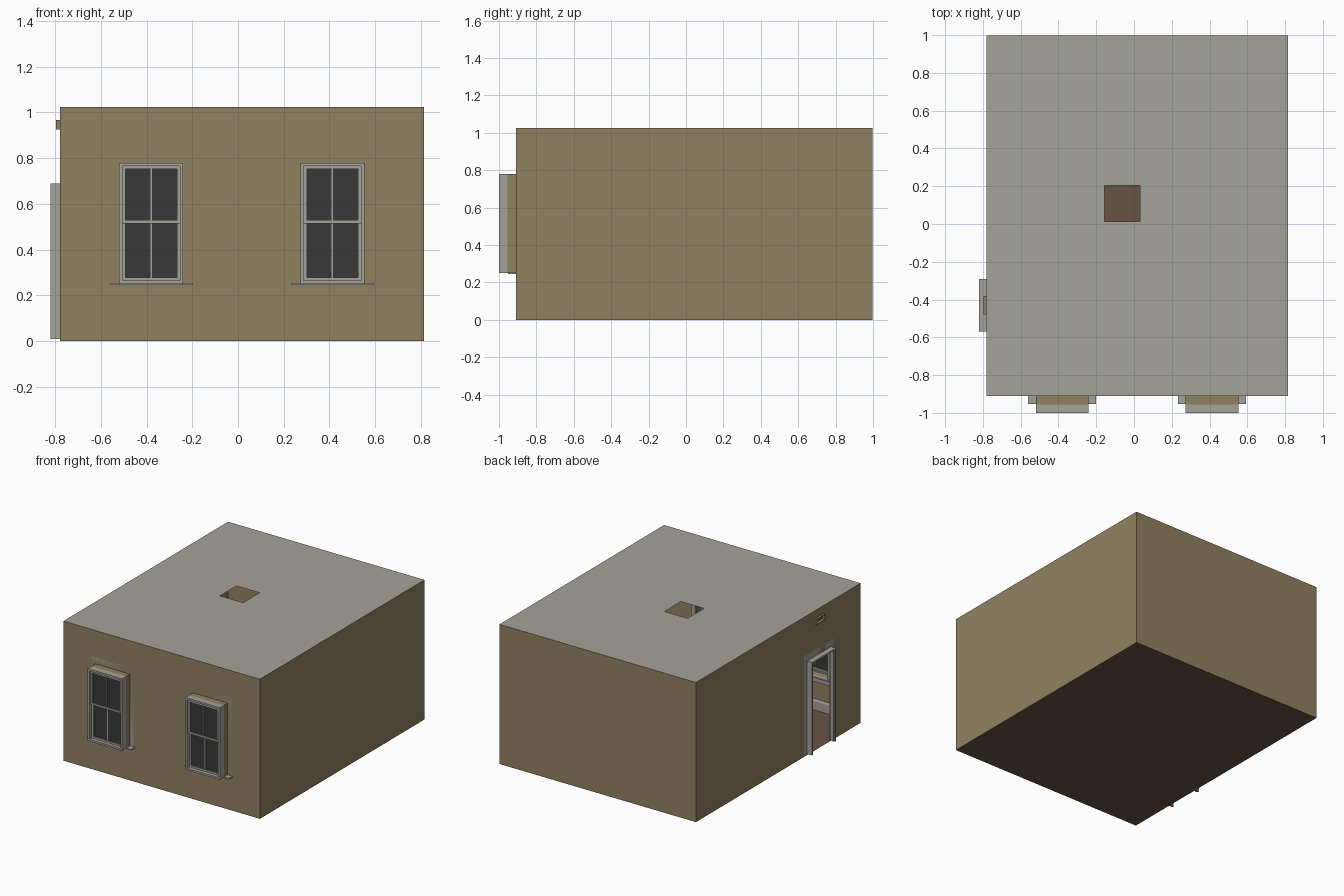
import bpy, bmesh
from mathutils import Vector

if "Cube" in bpy.data.objects:
    bpy.data.objects.remove(bpy.data.objects["Cube"])

X0, X1, Y0, Y1, H = -0.78, 0.815, -0.91, 0.998, 1.025


def material(name, rgb):
    m = bpy.data.materials.new(name)
    m.diffuse_color = (*rgb, 1)
    m.use_nodes = True
    m.node_tree.nodes["Principled BSDF"].inputs["Base Color"].default_value = m.diffuse_color
    return m


TAN = material("tan_plaster", (0.28, 0.22, 0.12))
TRIM = material("warm_grey_paint", (0.37, 0.36, 0.32))
WOOD = material("brown_floor", (0.14, 0.085, 0.055))
GLASS = material("dark_glass", (0.04, 0.04, 0.04))


def finish(bm, name, mat, recalc=True):
    if recalc:
        bmesh.ops.recalc_face_normals(bm, faces=bm.faces[:])
    me = bpy.data.meshes.new(name)
    bm.to_mesh(me)
    bm.free()
    me.materials.append(mat)
    ob = bpy.data.objects.new(name, me)
    bpy.context.collection.objects.link(ob)
    return ob


def boxes(name, mat, items):
    """One object from (x0, x1, y0, y1, z0, z1) boxes."""
    bm = bmesh.new()
    for x0, x1, y0, y1, z0, z1 in items:
        vs = bmesh.ops.create_cube(bm, size=1)["verts"]
        for v in vs:
            v.co = Vector(((x0 + x1) / 2 + v.co.x * (x1 - x0),
                           (y0 + y1) / 2 + v.co.y * (y1 - y0),
                           (z0 + z1) / 2 + v.co.z * (z1 - z0)))
    return finish(bm, name, mat)


def sheet(name, mat, rect, place, holes=(), flip=False):
    """Flat panel split along its hole edges, with the hole cells left out."""
    us = sorted({rect[0], rect[1], *[h[0] for h in holes], *[h[1] for h in holes]})
    vs = sorted({rect[2], rect[3], *[h[2] for h in holes], *[h[3] for h in holes]})
    bm = bmesh.new()
    grid = [[bm.verts.new(place(u, v)) for v in vs] for u in us]
    for i in range(len(us) - 1):
        for j in range(len(vs) - 1):
            u, v = (us[i] + us[i + 1]) / 2, (vs[j] + vs[j + 1]) / 2
            if any(h[0] < u < h[1] and h[2] < v < h[3] for h in holes):
                continue
            q = [grid[i][j], grid[i + 1][j], grid[i + 1][j + 1], grid[i][j + 1]]
            bm.faces.new(q[::-1] if flip else q)
    return finish(bm, name, mat, False)


def ring(a0, a1, z0, z1, w, d0, d1, axis="x", bottom=True):
    """Boxes of a rectangular frame facing along y (axis x) or x (axis y)."""
    parts = [(a0, a0 + w, z0, z1), (a1 - w, a1, z0, z1), (a0 + w, a1 - w, z1 - w, z1)]
    if bottom:
        parts.append((a0 + w, a1 - w, z0, z0 + w))
    if axis == "x":
        return [(a, b, d0, d1, c, d) for a, b, c, d in parts]
    return [(d0, d1, a, b, c, d) for a, b, c, d in parts]


def moulding(name, path, profile, closed):
    """Mitred run; path = (x, y, inward x sign, inward y sign)."""
    bm = bmesh.new()
    rows = [[bm.verts.new((x + sx * d, y + sy * d, z)) for d, z in profile]
            for x, y, sx, sy in path]
    n = len(rows)
    for i in range(n if closed else n - 1):
        a, b = rows[i], rows[(i + 1) % n]
        for j in range(len(profile) - 1):
            bm.faces.new((a[j], b[j], b[j + 1], a[j + 1]))
    if not closed:
        bm.faces.new(rows[0])
        bm.faces.new(rows[-1][::-1])
    return finish(bm, name, TRIM)


# Room shell
windows = {"left": -0.38, "right": 0.413}
HW, WZ0, WZ1 = 0.14, 0.25, 0.78
DY0, DY1, DZ = -0.57, -0.29, 0.69
VENT = (-0.48, -0.38, 0.925, 0.967)
sheet("floor", WOOD, (X0, X1, Y0, Y1), lambda u, v: (u, v, 0), flip=True)
sheet("ceiling", TRIM, (X0, X1, Y0, Y1), lambda u, v: (u, v, H),
      [(-0.155, 0.033, 0.013, 0.203)])
sheet("front_wall", TAN, (X0, X1, 0, H), lambda u, v: (u, Y0, v),
      [(c - HW, c + HW, WZ0, WZ1) for c in windows.values()])
sheet("back_wall", TAN, (X0, X1, 0, H), lambda u, v: (u, Y1, v), flip=True)
sheet("right_wall", TAN, (Y0, Y1, 0, H), lambda u, v: (X1, u, v))
sheet("left_wall", TAN, (Y0, Y1, 0, H), lambda u, v: (X0, u, v),
      [(DY0, DY1, 0, DZ), VENT], flip=True)

# Windows: reveal, outer frame, two offset sashes, glass, indoor casing
for side, c in windows.items():
    a, b = c - HW, c + HW
    boxes(side + "_window_reveal", TAN, ring(a, b, WZ0, WZ1, 0.004, -0.955, Y0))
    boxes(side + "_window_frame", TRIM, ring(a, b, WZ0, WZ1, 0.014, -1.0, -0.955))
    for part, z0, z1, y in (("upper", 0.515, 0.766, -0.988), ("lower", 0.264, 0.529, -0.974)):
        s = ring(a + 0.014, b - 0.014, z0, z1, 0.014, y, y + 0.014)
        s.append((c - 0.003, c + 0.003, y + 0.002, y + 0.012, z0 + 0.014, z1 - 0.014))
        boxes(f"{side}_{part}_sash", TRIM, s)
        sheet(f"{side}_{part}_glass", GLASS, (a + 0.026, b - 0.026, z0 + 0.012, z1 - 0.012),
              lambda u, v, y=y: (u, y + 0.007, v))
    yi = Y0 + 0.014
    boxes(side + "_window_casing", TRIM, [
        (a - 0.033, a, Y0, yi, 0.255, WZ1), (b, b + 0.033, Y0, yi, 0.255, WZ1),
        (a - 0.033, b + 0.033, Y0, yi + 0.003, WZ1, 0.828),
        (a - 0.033, b + 0.033, Y0, yi, 0.21, 0.245)])
    boxes(side + "_window_stool", TRIM, [(a - 0.04, b + 0.04, -0.953, Y0 + 0.028, 0.245, 0.254)])

# Doorway: lining, stop and indoor casing
boxes("door_lining", TRIM, ring(DY0, DY1, 0.008, DZ, 0.012, -0.82, X0, "y", False))
boxes("door_stop", TRIM, ring(DY0 + 0.012, DY1 - 0.012, 0.008, DZ - 0.012, 0.006,
                              -0.812, -0.8, "y", False))
boxes("door_casing", TRIM, [
    (X0, X0 + 0.014, DY0 - 0.034, DY0, 0, DZ), (X0, X0 + 0.014, DY1, DY1 + 0.034, 0, DZ),
    (X0, X0 + 0.017, DY0 - 0.034, DY1 + 0.034, DZ, DZ + 0.046)])

# Wall vent above the doorway
boxes("vent_sleeve", TAN, ring(*VENT, 0.004, X0 - 0.016, X0, "y"))
boxes("vent_frame", TRIM, ring(-0.486, -0.374, 0.919, 0.973, 0.01, X0, X0 + 0.006, "y"))

# Crown moulding and skirting, broken at the doorway
corners = [(X0, Y1, 1, -1), (X1, Y1, -1, -1), (X1, Y0, -1, 1), (X0, Y0, 1, 1)]
moulding("crown_moulding", corners,
         [(0.002, 0.955), (0.01, 0.957), (0.014, 0.975), (0.032, 0.998),
          (0.045, 1.012), (0.045, H - 0.002)], True)
moulding("skirting", [(X0, DY1 + 0.034, 1, 0)] + corners + [(X0, DY0 - 0.034, 1, 0)],
         [(0.012, 0.001), (0.012, 0.065), (0.007, 0.075), (0.002, 0.078)], False)
